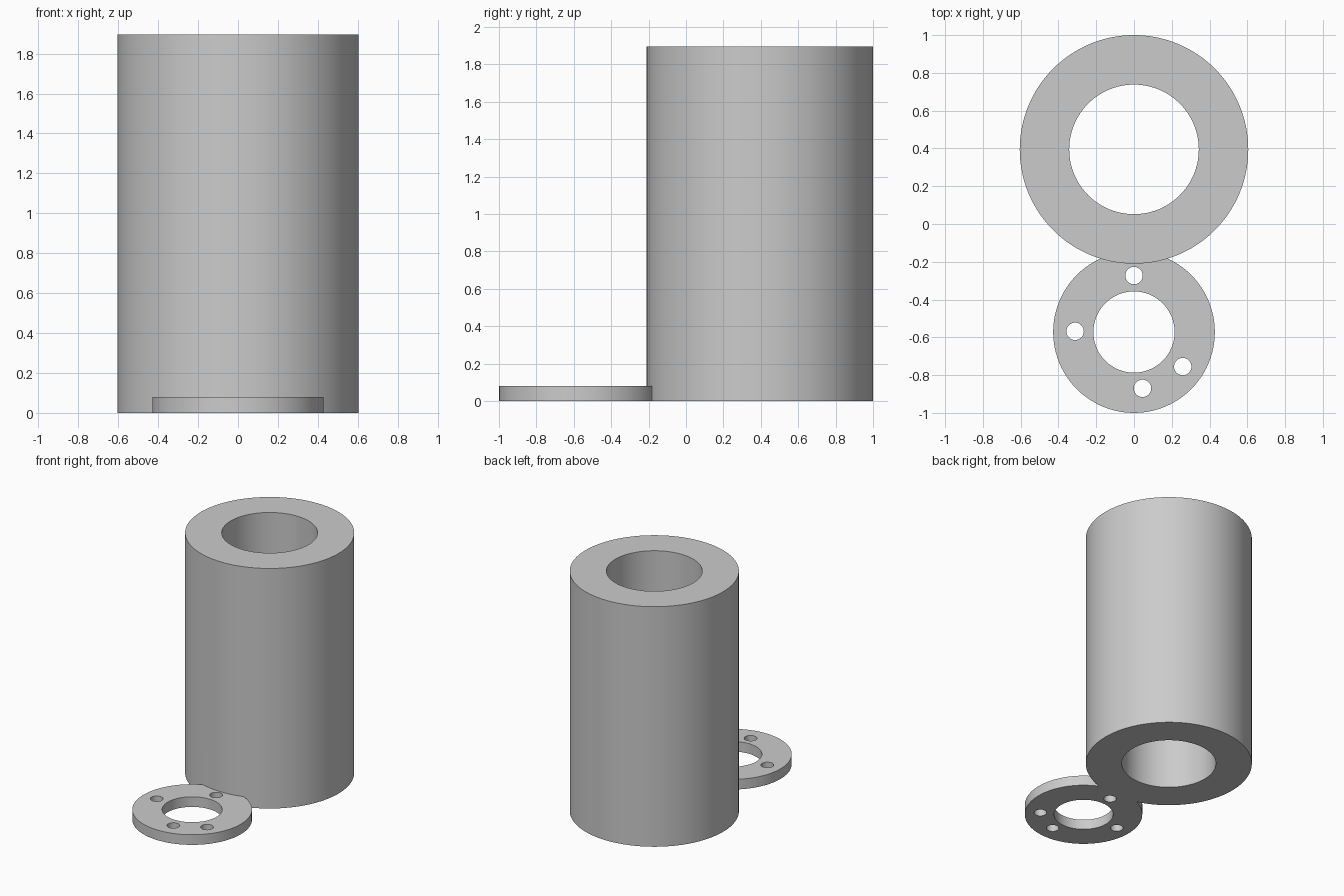
import bpy, bmesh
from math import radians
from mathutils import Matrix

if "Cube" in bpy.data.objects:
    bpy.data.objects.remove(bpy.data.objects["Cube"])

TUBE_Y, TUBE_R, TUBE_BORE, TUBE_H = 0.395, 0.605, 0.343, 1.895
RING_Y, RING_R, RING_BORE, RING_H = -0.572, 0.428, 0.215, 0.08
BOLT_R = 0.046
BOLTS = [(0, -0.273), (-0.312, -0.568), (0.258, -0.755), (0.045, -0.87)]


def cylinders(name, specs):
    """One mesh holding cylinders given as (x, y, radius, z0, z1, sides)."""
    bm = bmesh.new()
    for x, y, r, z0, z1, n in specs:
        bmesh.ops.create_cone(bm, cap_ends=True, segments=n, radius1=r, radius2=r,
                              depth=z1 - z0,
                              matrix=Matrix.Translation((x, y, (z0 + z1) / 2)))
    mesh = bpy.data.meshes.new(name)
    bm.to_mesh(mesh)
    bm.free()
    ob = bpy.data.objects.new(name, mesh)
    bpy.context.collection.objects.link(ob)
    return ob


def combine(target, other, operation):
    mod = target.modifiers.new(operation.title(), 'BOOLEAN')
    mod.operation, mod.solver, mod.object = operation, 'EXACT', other
    bpy.context.view_layer.objects.active = target
    bpy.ops.object.modifier_apply(modifier=mod.name)
    bpy.data.objects.remove(other)


# Tall sleeve joined to the thin flange
body = cylinders("flanged_sleeve", [(0, TUBE_Y, TUBE_R, 0, TUBE_H, 128)])
flange = cylinders("flange", [(0, RING_Y, RING_R, 0, RING_H, 96)])
combine(body, flange, 'UNION')

# Bores and bolt holes
holes = [(0, TUBE_Y, TUBE_BORE, -0.1, TUBE_H + 0.1, 96),
         (0, RING_Y, RING_BORE, -0.1, RING_H + 0.1, 64)]
holes += [(x, y, BOLT_R, -0.1, RING_H + 0.1, 32) for x, y in BOLTS]
cutter = cylinders("hole_cutter", holes)
cutter.hide_render = True
combine(body, cutter, 'DIFFERENCE')

# Smooth walls, sharp rims
bpy.ops.object.select_all(action='DESELECT')
body.select_set(True)
bpy.context.view_layer.objects.active = body
bpy.ops.object.shade_smooth_by_angle(angle=radians(30))
